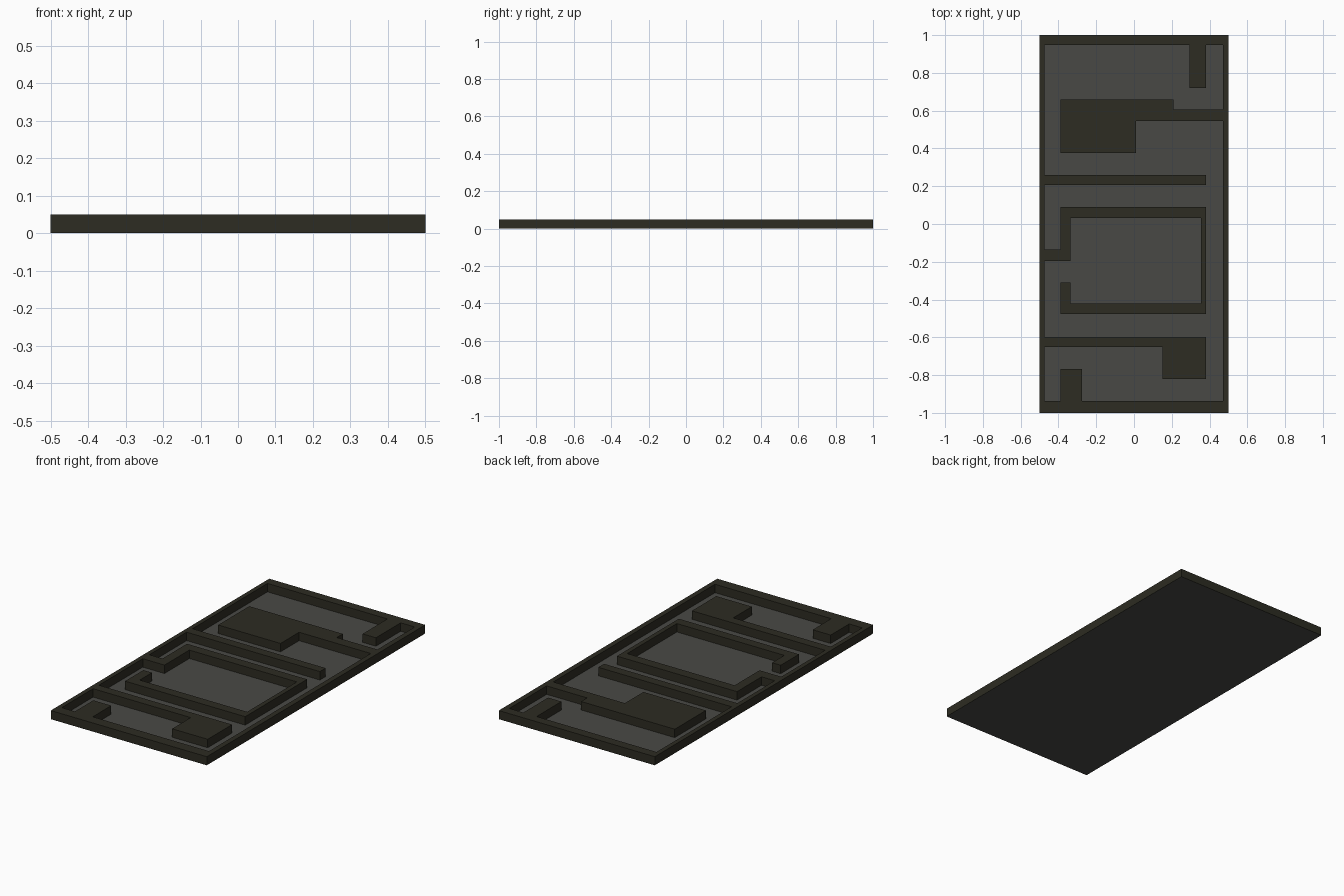
import bpy
import bmesh

cube = bpy.data.objects.get("Cube")
if cube:
    bpy.data.objects.remove(cube, do_unlink=True)

WALL_TOP = 0.05
WALL_BASE = 0.001
X0, X1, Y0, Y1 = -0.474, 0.47, -0.937, 0.947   # inner faces of the outer wall


def material(name, color):
    mat = bpy.data.materials.new(name)
    mat.use_nodes = True
    mat.diffuse_color = color
    bsdf = mat.node_tree.nodes["Principled BSDF"]
    bsdf.inputs["Base Color"].default_value = color
    bsdf.inputs["Roughness"].default_value = 0.9
    return mat


wall_mat = material("dark olive wall", (0.026, 0.025, 0.016, 1))
floor_mat = material("grey floor", (0.066, 0.066, 0.059, 1))


def build(name, polygons, mat, z, height=0):
    """Flat polygons sharing corners, optionally extruded upward."""
    bm = bmesh.new()
    for points in polygons:
        bm.faces.new([bm.verts.new((x, y, z)) for x, y in points])
    bmesh.ops.remove_doubles(bm, verts=bm.verts[:], dist=0.0001)
    if height:
        ext = bmesh.ops.extrude_face_region(bm, geom=bm.faces[:], use_keep_orig=True)
        top = [v for v in ext["geom"] if isinstance(v, bmesh.types.BMVert)]
        bmesh.ops.translate(bm, verts=top, vec=(0, 0, height))
    bmesh.ops.recalc_face_normals(bm, faces=bm.faces[:])
    mesh = bpy.data.meshes.new(name)
    bm.to_mesh(mesh)
    bm.free()
    mesh.materials.append(mat)
    obj = bpy.data.objects.new(name, mesh)
    bpy.context.collection.objects.link(obj)
    return obj


def wall(name, *polygons):
    return build(name, polygons, wall_mat, WALL_BASE, WALL_TOP - WALL_BASE)


def rect(xa, xb, ya, yb):
    return [(xa, ya), (xb, ya), (xb, yb), (xa, yb)]


# Floor sheet and outer wall
outer = rect(-0.5, 0.5, -1, 1)
inner = rect(X0, X1, Y0, Y1)
build("floor", [outer], floor_mat, 0)
wall("outer_wall", *[[outer[i], outer[(i + 1) % 4], inner[(i + 1) % 4], inner[i]]
                     for i in range(4)])

# Back stub and stepped block joined to the right-hand wall
wall("back_stub", rect(0.295, 0.38, 0.72, Y1))
wall("back_block", [(-0.39, 0.375), (0.01, 0.375), (0.01, 0.545), (X1, 0.545),
                    (X1, 0.605), (0.21, 0.605), (0.21, 0.66), (-0.39, 0.66)])

# Straight divider
wall("divider", rect(X0, 0.38, 0.207, 0.26))

# Central room with a doorway on its left side and a link to the outer wall
wall("central_room", [(X0, -0.195), (-0.335, -0.195), (-0.335, 0.033), (0.354, 0.033),
                      (0.354, -0.422), (-0.335, -0.422), (-0.335, -0.31), (-0.39, -0.31),
                      (-0.39, -0.477), (0.38, -0.477), (0.38, 0.09), (-0.39, 0.09),
                      (-0.39, -0.135), (X0, -0.135)])

# Front divider with its end block, and front stub
wall("front_divider", [(X0, -0.65), (0.152, -0.65), (0.152, -0.82), (0.38, -0.82),
                       (0.38, -0.597), (X0, -0.597)])
wall("front_stub", rect(-0.39, -0.275, Y0, -0.768))
